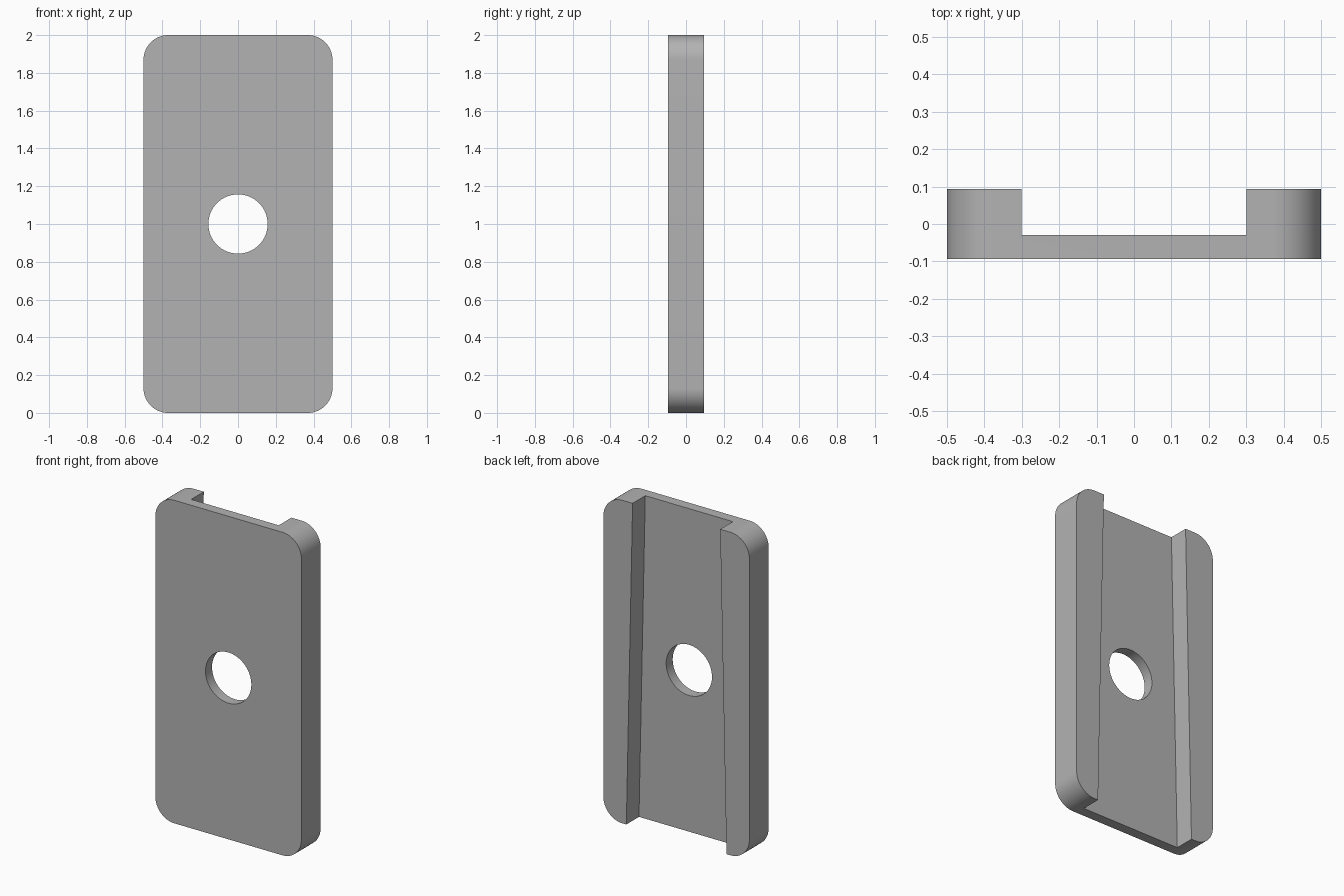
import bpy
import bmesh
import math

if "Cube" in bpy.data.objects:
    bpy.data.objects.remove(bpy.data.objects["Cube"], do_unlink=True)

HALF_DEPTH = 0.094
FLOOR_Y = -0.03
CORNER = 0.13

grey = bpy.data.materials.new("plain grey")
grey.use_nodes = True
colour = (0.45, 0.45, 0.45, 1)
grey.diffuse_color = colour
grey.node_tree.nodes["Principled BSDF"].inputs["Base Color"].default_value = colour


def prism(name, outline, y0, y1):
    """Extrude an (x, z) outline from y0 to y1."""
    bm = bmesh.new()
    face = bm.faces.new([bm.verts.new((x, y0, z)) for x, z in outline])
    moved = bmesh.ops.extrude_face_region(bm, geom=[face])["geom"]
    verts = [v for v in moved if isinstance(v, bmesh.types.BMVert)]
    bmesh.ops.translate(bm, verts=verts, vec=(0, y1 - y0, 0))
    bmesh.ops.recalc_face_normals(bm, faces=bm.faces)
    mesh = bpy.data.meshes.new(name)
    bm.to_mesh(mesh)
    bm.free()
    mesh.materials.append(grey)
    obj = bpy.data.objects.new(name, mesh)
    bpy.context.collection.objects.link(obj)
    return obj


def arc(cx, cz, radius, start, end, steps):
    angles = [math.radians(start + (end - start) * i / steps) for i in range(steps + 1)]
    return [(cx + radius * math.cos(a), cz + radius * math.sin(a)) for a in angles]


# Plate with rounded corners
outline = []
for i, (sx, sz) in enumerate([(1, 1), (-1, 1), (-1, -1), (1, -1)]):
    outline += arc(sx * (0.5 - CORNER), 1 + sz * (1 - CORNER), CORNER, 90 * i, 90 * i + 90, 16)
plate = prism("channel_plate", outline, -HALF_DEPTH, HALF_DEPTH)

# Tapered channel in the back, wider at the bottom, run past both ends
top, bottom, over = 0.3, 0.343, 0.1
slope = (bottom - top) / 2 * over
channel = prism("channel_cutter", [
    (-bottom - slope, -over), (bottom + slope, -over),
    (top - slope, 2 + over), (-top + slope, 2 + over)], FLOOR_Y, 0.3)

# Round hole through the middle
hole = prism("hole_cutter", arc(0, 1, 0.157, 0, 360, 64)[:-1], -0.3, 0.2)

bpy.ops.object.select_all(action="DESELECT")
bpy.context.view_layer.objects.active = plate
plate.select_set(True)
for cutter in (channel, hole):
    cutter.hide_render = True
    mod = plate.modifiers.new(cutter.name, "BOOLEAN")
    mod.operation = "DIFFERENCE"
    mod.solver = "EXACT"
    mod.object = cutter
    bpy.ops.object.modifier_apply(modifier=mod.name)
    bpy.data.objects.remove(cutter, do_unlink=True)

bpy.ops.object.shade_smooth_by_angle(angle=math.radians(30))
